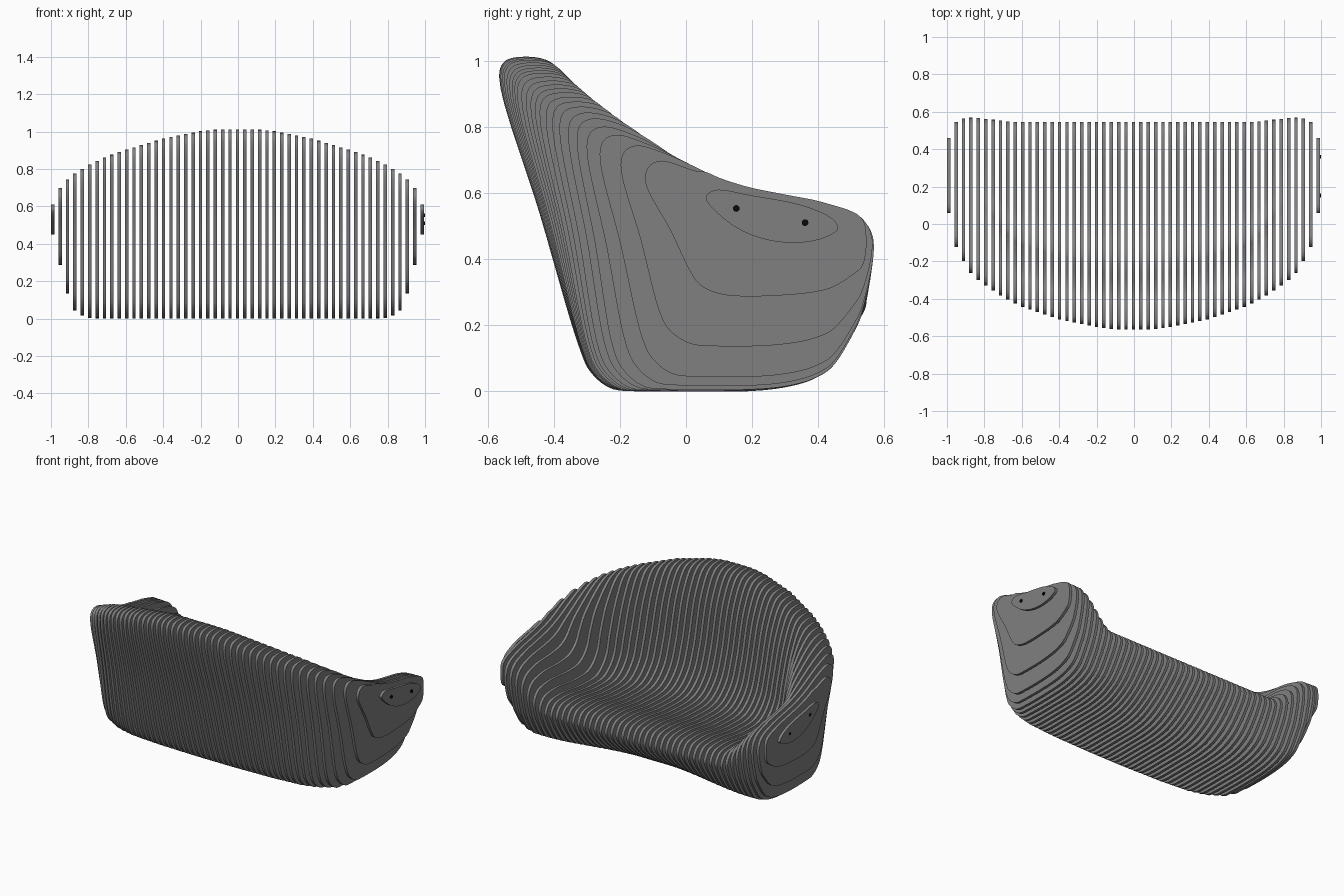
import bpy, bmesh
from mathutils import Vector

if "Cube" in bpy.data.objects:
    bpy.data.objects.remove(bpy.data.objects["Cube"])

PITCH, THICK, SHIFT = 0.0395, 0.018, -0.003

# Envelope by distance from the middle: x, back y, top z, bottom z, lower back corner y
KEYS = [(0, -.565, 1.010, 0, -.3), (.1, -.563, 1.010, 0, -.3), (.2, -.55, 1.0, 0, -.298),
        (.4, -.51, .96, 0, -.292), (.6, -.44, .90, 0, -.275), (.7, -.39, .865, .002, -.25),
        (.79, -.33, .825, .006, -.2), (.83, -.3, .80, .018, -.16),
        (.87, -.26, .775, .045, -.11), (.91, -.195, .742, .14, -.052),
        (.95, -.12, .695, .295, .055)]
# Underside of the front edge, in the middle and at the arms
FRONT_MID = [(.535, .235), (.492, .183), (.408, .108), (.325, .052), (.245, .018), (.14, .002)]
FRONT_ARM = [(.533, .235), (.505, .17), (.44, .067), (.39, .035), (.345, .019), (.25, .003)]
# Upper edge over the seat and over the arm
SEAT = [(.15, .315), (.4, .345), (.51, .33), (.545, .275)]
ARM = [(.3, .595), (.42, .57), (.53, .525), (.567, .46)]
# Small outermost slat
END = [(.06, .585), (.085, .608), (.2, .592), (.36, .56), (.445, .52), (.46, .492),
       (.42, .465), (.33, .449), (.22, .465), (.13, .51)]


def mix(a, b, t):
    return tuple(p + (q - p) * t for p, q in zip(a, b))


def smoothstep(lo, hi, x):
    t = min(max((x - lo) / (hi - lo), 0), 1)
    return t * t * (3 - 2 * t)


def envelope(x):
    for a, b in zip(KEYS, KEYS[1:]):
        if x <= b[0]:
            return mix(a, b, (x - a[0]) / (b[0] - a[0]))[1:]
    return KEYS[-1][1:]


def smooth_loop(points, steps=7):
    """Closed centripetal spline through the points."""
    pts = [Vector(p) for p in points]
    n, out = len(pts), []
    for i in range(n):
        p = [pts[(i + k - 1) % n] for k in range(4)]
        t = [0]
        for a, b in zip(p, p[1:]):
            t.append(t[-1] + max((b - a).length, 1e-5) ** .5)
        for s in range(steps):
            u = t[1] + (t[2] - t[1]) * s / steps
            level = p
            for d in (1, 2, 3):
                spans = [(t[k], t[k + d]) for k in range(4 - d)] if d < 3 else [(t[1], t[2])]
                level = [level[k] + (level[k + 1] - level[k]) * ((u - lo) / (hi - lo))
                         for k, (lo, hi) in enumerate(spans)]
            out.append(level[0])
    return out


def slat_outline(x):
    yb, zt, zb, yc = envelope(x)
    w = smoothstep(.61, .885, x)
    shift = yb + .565
    lift = lambda z: zb + z * (1 - zb / .47)
    # underside, front to back
    under = [mix(a, b, smoothstep(.1, .8, x)) for a, b in zip(FRONT_MID, FRONT_ARM)]
    pts = [(y, lift(z)) for y, z in under]
    pts += [(yc + .15, lift(0)), (yc + .07, lift(.01)), (yc + .01, lift(.06))]
    # outer back and rounded top
    low, high = (yc - .02, lift(.124)), (yb, zt - .06)
    pts += [low, mix(low, high, .5), high, (yb + .013, zt - .016), (yb + .05, zt)]
    # inner back, blending into the arm
    pts += [mix((yb + .155, zt - .015), (yb + .15, zt - .03), w),
            mix((yb + .24, zt - .15), (.06, .663), w),
            mix((-.245 + .9 * shift, .55), (.10, .646), w),
            mix((-.185 + .75 * shift, .41), (.15, .629), w),
            mix((-.08 + .6 * shift, .325), (.2, .615), w)]
    # seat or arm top, ending in the rounded nose
    pts += [mix(a, b, w) for a, b in zip(SEAT, ARM)]
    pts[-1] = (pts[-1][0] - max(0, x - .9) * .45, pts[-1][1])
    return pts


def make_slat(name, x, outline, material):
    bm = bmesh.new()
    loop = smooth_loop(outline)
    sides = [[bm.verts.new((x + s * THICK / 2, p.x, max(p.y, 0))) for p in loop]
             for s in (-1, 1)]
    for side in sides:
        bm.faces.new(side)
    n = len(loop)
    for i in range(n):
        j = (i + 1) % n
        bm.faces.new((sides[0][i], sides[0][j], sides[1][j], sides[1][i])).smooth = True
    bmesh.ops.recalc_face_normals(bm, faces=bm.faces)
    mesh = bpy.data.meshes.new(name)
    bm.to_mesh(mesh)
    bm.free()
    mesh.materials.append(material)
    bpy.context.collection.objects.link(bpy.data.objects.new(name, mesh))


def make_material(name, value):
    mat = bpy.data.materials.new(name)
    mat.diffuse_color = (value, value, value, 1)
    mat.use_nodes = True
    mat.node_tree.nodes["Principled BSDF"].inputs["Base Color"].default_value = mat.diffuse_color
    return mat


# Slats across the bench
grey = make_material("slat_grey", .215)
for i in range(-25, 26):
    x = i * PITCH
    outline = END if abs(i) == 25 else slat_outline(abs(x))
    make_slat(f"slat_{i + 26:02d}", x + SHIFT, outline, grey)

# Rod ends on the outermost slats
black = make_material("rod_black", .003)
for side in (-1, 1):
    for k, (y, z) in enumerate([(.152, .553), (.36, .51)]):
        bpy.ops.mesh.primitive_cylinder_add(vertices=20, radius=.01, depth=.02,
                                            location=(side * .991, y, z),
                                            rotation=(0, 1.570796, 0))
        rod = bpy.context.object
        rod.name = f"rod_end_{'left' if side < 0 else 'right'}_{k + 1}"
        rod.data.materials.append(black)
        bpy.ops.object.shade_smooth_by_angle()
